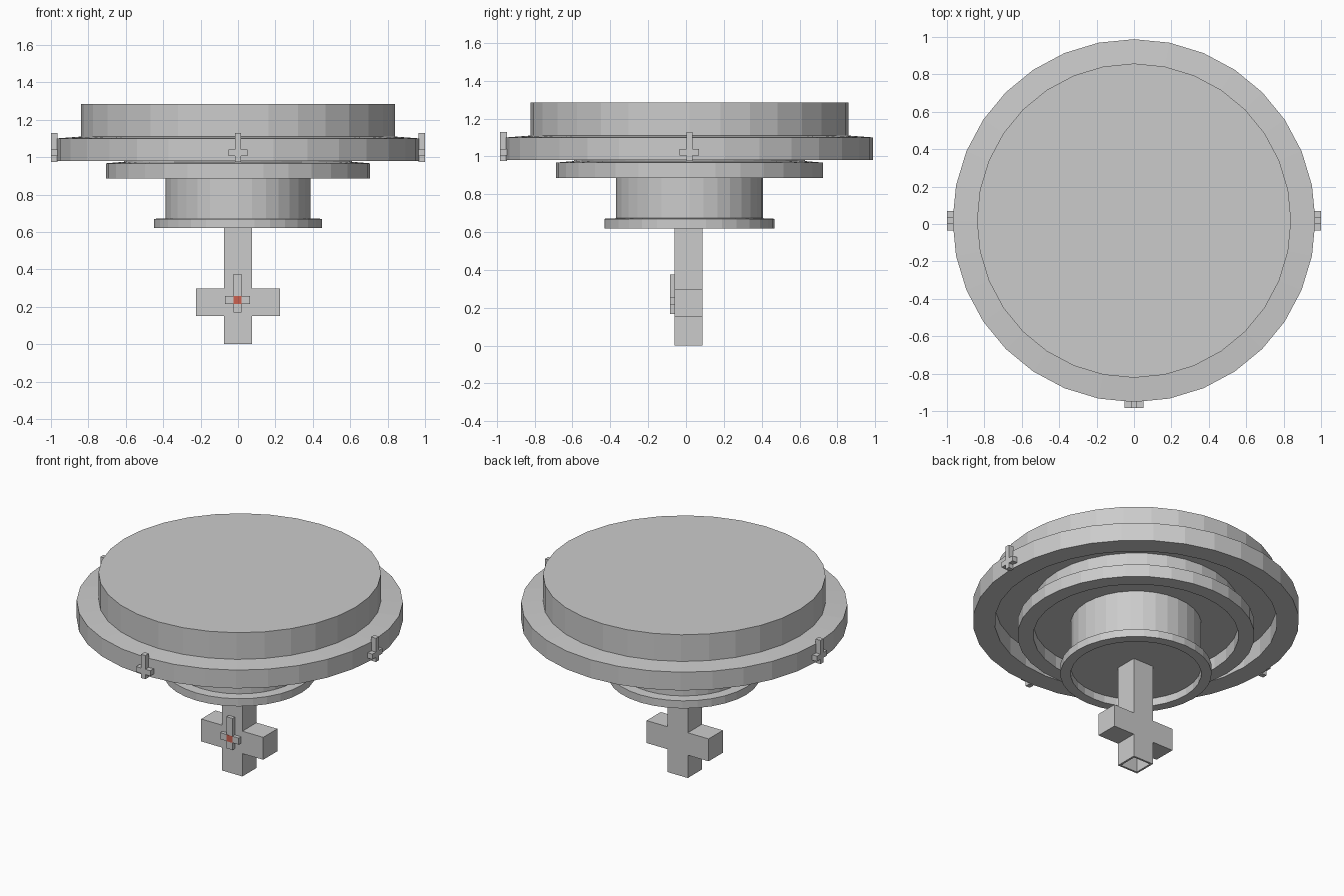
import bpy, bmesh
from math import pi
from mathutils import Matrix, Vector

if "Cube" in bpy.data.objects:
    bpy.data.objects.remove(bpy.data.objects["Cube"])

CY = 0.018  # y of the disc axis


def finish(bm, name):
    bmesh.ops.remove_doubles(bm, verts=bm.verts, dist=1e-5)
    bmesh.ops.recalc_face_normals(bm, faces=bm.faces)
    me = bpy.data.meshes.new(name)
    bm.to_mesh(me)
    bm.free()
    ob = bpy.data.objects.new(name, me)
    bpy.context.collection.objects.link(ob)
    return ob


def tier(name, r, top, brim_r, brim_top, brim_bottom, lip):
    """Round drum with a wider brim at its base and a recess underneath."""
    prof = [(0, top), (r, top), (r, brim_top + lip), (brim_r, brim_top),
            (brim_r, brim_bottom), (r, brim_bottom), (r, brim_top), (0, brim_top)]
    bm = bmesh.new()
    vs = [bm.verts.new((x, 0, z)) for x, z in prof]
    es = [bm.edges.new(p) for p in zip(vs, vs[1:])]
    bmesh.ops.spin(bm, geom=vs + es, cent=(0, 0, 0), axis=(0, 0, 1),
                   angle=2 * pi, steps=32)
    ob = finish(bm, name)
    ob.location.y = CY
    return ob


def cross_mesh(hw, arm, z0, za, zb, z1, depth):
    """Cross outline in the xz plane, extruded from y=0 to y=-depth."""
    pts = [(-hw, z0), (hw, z0), (hw, za), (arm, za), (arm, zb), (hw, zb),
           (hw, z1), (-hw, z1), (-hw, zb), (-arm, zb), (-arm, za), (-hw, za)]
    bm = bmesh.new()
    face = bm.faces.new([bm.verts.new((x, 0, z)) for x, z in pts])
    ext = bmesh.ops.extrude_face_region(bm, geom=[face])
    moved = [g for g in ext["geom"] if isinstance(g, bmesh.types.BMVert)]
    bmesh.ops.translate(bm, verts=moved, vec=(0, -depth, 0))
    bmesh.ops.recalc_face_normals(bm, faces=bm.faces)
    return bm


# Stacked round tiers
tier("top_drum", 0.84, 1.285, 0.97, 1.10, 0.98, 0.01)
tier("middle_drum", 0.61, 1.10, 0.705, 0.967, 0.885, 0.008)
tier("neck", 0.388, 0.967, 0.45, 0.67, 0.62, 0.003)

# Cross-shaped stem with a hollow foot
bm = cross_mesh(0.074, 0.225, 0, 0.15, 0.297, 0.67, 0.147)
foot = min(bm.faces, key=lambda f: f.calc_center_median().z)
bmesh.ops.inset_region(bm, faces=[foot], thickness=0.018)
ext = bmesh.ops.extrude_discrete_faces(bm, faces=[foot])
bmesh.ops.translate(bm, verts=ext["faces"][0].verts, vec=(0, 0, 0.14))
stem = finish(bm, "cross_stem")
stem.location.y = 0.087

# Small cross on the stem front, with a red centre
small = finish(cross_mesh(0.022, 0.067, 0.168, 0.215, 0.258, 0.375, 0.024), "stem_small_cross")
small.location = (-0.003, -0.06, 0)
bm = bmesh.new()
bmesh.ops.create_cube(bm, size=1, matrix=Matrix.Translation((-0.003, -0.082, 0.2365))
                      @ Matrix.Diagonal((0.044, 0.006, 0.043, 1)))
red = finish(bm, "red_centre")
mat = bpy.data.materials.new("red")
mat.diffuse_color = (0.6, 0.12, 0.08, 1)
mat.use_nodes = True
mat.node_tree.nodes["Principled BSDF"].inputs["Base Color"].default_value = mat.diffuse_color
red.data.materials.append(mat)

# Small crosses on the brim: front, right, left
for name, angle, out in (("front", 0, 1.001), ("right", pi / 2, 1.0), ("left", -pi / 2, 1.0)):
    ob = finish(cross_mesh(0.016, 0.052, 0.975, 1.005, 1.04, 1.13, 0.036), "brim_cross_" + name)
    ob.rotation_euler.z = angle
    ob.location = Matrix.Rotation(angle, 3, 'Z') @ Vector((0, -(out - 0.036), 0))
    ob.location.y += CY
